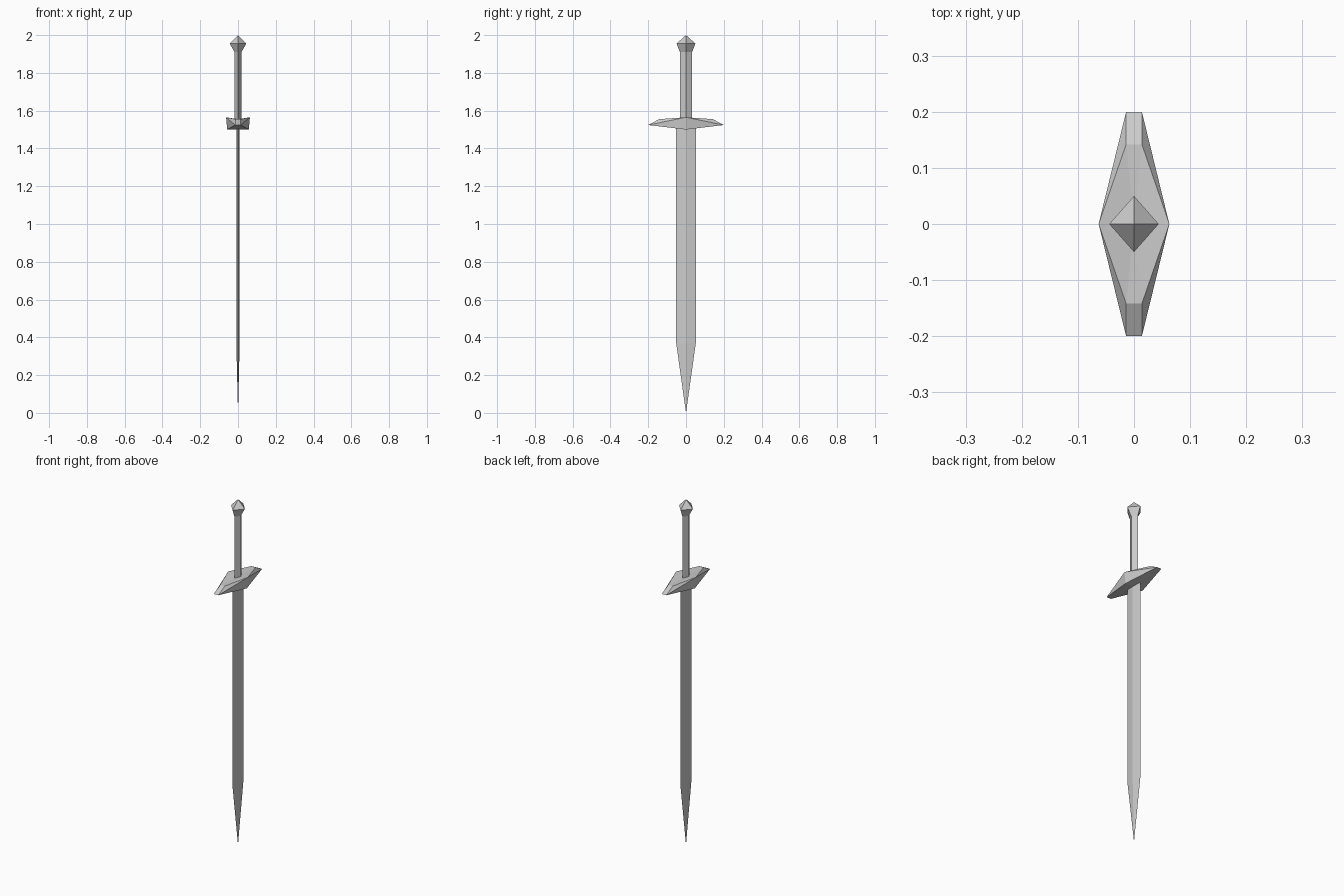
import bpy

if "Cube" in bpy.data.objects:
    bpy.data.objects.remove(bpy.data.objects["Cube"])


def make_object(name, verts, faces):
    mesh = bpy.data.meshes.new(name)
    mesh.from_pydata(verts, [], faces)
    mesh.validate()
    obj = bpy.data.objects.new(name, mesh)
    bpy.context.collection.objects.link(obj)
    return obj


def diamond_loft(name, sections):
    """Stack diamond sections (z, half x, half y); zero-size ends become points."""
    verts, rings, faces = [], [], []
    for z, hx, hy in sections:
        start = len(verts)
        if hx == 0:
            verts.append((0, 0, z))
            rings.append([start] * 4)
        else:
            verts += [(hx, 0, z), (0, hy, z), (-hx, 0, z), (0, -hy, z)]
            rings.append(list(range(start, start + 4)))
    for low, high in zip(rings, rings[1:]):
        for i in range(4):
            j = (i + 1) % 4
            quad = [low[i], low[j], high[j], high[i]]
            faces.append(list(dict.fromkeys(quad)))
    if sections[0][1]:
        faces.append(rings[0][::-1])
    if sections[-1][1]:
        faces.append(rings[-1])
    return make_object(name, verts, faces)


# Blade, point down
diamond_loft("blade", [(0, 0, 0), (0.37, 0.009, 0.052), (1.52, 0.009, 0.052)])

# Grip and pointed pommel
diamond_loft("grip", [(1.53, 0.018, 0.032), (1.915, 0.018, 0.032)])
diamond_loft("pommel", [(1.91, 0.018, 0.032), (1.955, 0.044, 0.05), (2.0, 0, 0)])

# Crossguard: one half along +y, mirrored to the other side
guard_verts = [
    (-0.063, 0, 1.565), (0, 0, 1.555), (0.063, 0, 1.565),      # top middle
    (-0.014, 0.142, 1.555), (0.014, 0.142, 1.555),             # top shoulder
    (-0.014, 0.2, 1.524), (0.014, 0.2, 1.524),                 # tip
    (-0.057, 0, 1.5), (0.057, 0, 1.5),                         # bottom middle
]
guard_faces = [
    (0, 1, 3), (1, 4, 3), (1, 2, 4),    # dished top
    (3, 4, 6, 5),                       # sloping end
    (2, 8, 6), (2, 6, 4),               # right side
    (0, 5, 7), (0, 3, 5),               # left side
    (7, 5, 6, 8),                       # underside
]
guard = make_object("crossguard", guard_verts, guard_faces)
mirror = guard.modifiers.new("mirror", "MIRROR")
mirror.use_axis = (False, True, False)
